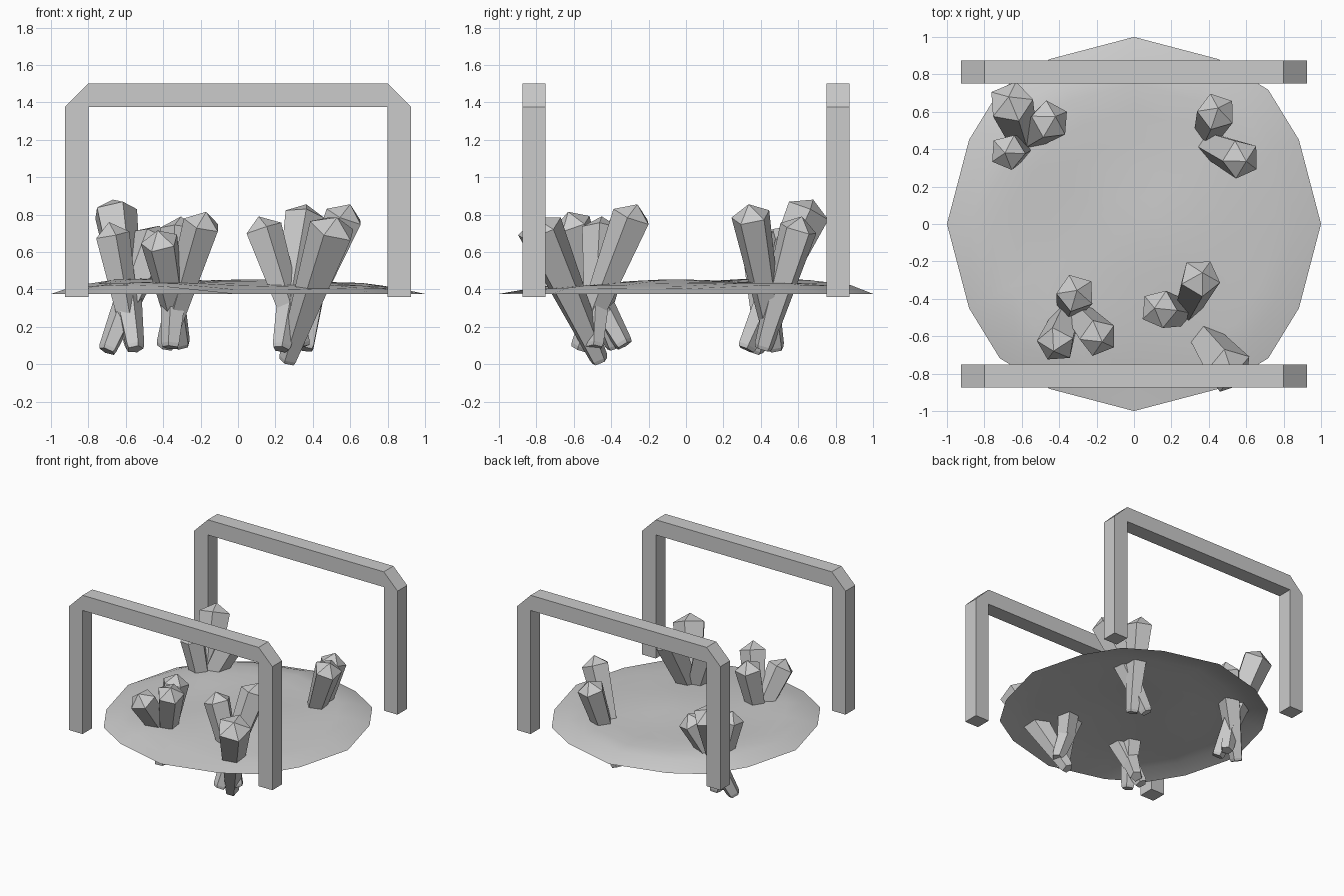
import bpy, bmesh
from math import sin, cos, radians, exp, pi
from mathutils import Vector

if "Cube" in bpy.data.objects:
    bpy.data.objects.remove(bpy.data.objects["Cube"])

SIDES = 5


def finish(name, bm):
    bmesh.ops.recalc_face_normals(bm, faces=bm.faces)
    me = bpy.data.meshes.new(name)
    bm.to_mesh(me)
    bm.free()
    ob = bpy.data.objects.new(name, me)
    bpy.context.collection.objects.link(ob)
    return ob


# Chamfered arch frame, front and back
def frame(name, y0, y1):
    half = [(0.8, 0.36), (0.925, 0.36), (0.925, 1.375), (0.8, 1.5), (0.8, 1.375)]
    bm = bmesh.new()
    rows = [[[bm.verts.new((s * x, y, z)) for x, z in half] for y in (y0, y1)]
            for s in (1, -1)]
    for a, b in rows:
        bm.faces.new(a)
        bm.faces.new(b)
        for i in (0, 1, 2, 4):
            j = (i + 1) % 5
            bm.faces.new((a[i], a[j], b[j], b[i]))
    (a, b), (c, d) = rows
    for p, q in ((a, c), (b, d)):
        bm.faces.new((p[3], p[4], q[4], q[3]))
    for k in (3, 4):
        bm.faces.new((a[k], b[k], d[k], c[k]))
    return finish(name, bm)


frame("front_frame", -0.875, -0.75)
frame("back_frame", 0.75, 0.875)


# Thin uneven round slab the crystals grow through
def ground_height(x, y, r):
    wave = 0.066 + 0.016 * y - 0.012 * x + 0.014 * sin(4 * x + 1) * cos(5 * y + 0.5)
    dip = 0.05 * exp(-((x + 0.1) ** 2 + (y + 0.87) ** 2) / 0.02)
    return 0.376 + (1 - r ** 7) * wave - dip * (1 - r ** 16)


bm = bmesh.new()
rim = [(radians(90 * q + a), rad) for q in range(4)
       for a, rad in ((0, 1), (27, 0.99), (45, 1.015), (63, 0.99))]
rings = []
for r in (0.15, 0.3, 0.45, 0.6, 0.75, 0.87, 1):
    rings.append([])
    for a, rad in rim:
        x, y = r * rad * cos(a), r * rad * sin(a)
        rings[-1].append(bm.verts.new((x, y, ground_height(x, y, r))))
center = bm.verts.new((0, 0, ground_height(0, 0, 0)))
for i in range(16):
    j = (i + 1) % 16
    bm.faces.new((center, rings[0][i], rings[0][j]))
    for a, b in zip(rings, rings[1:]):
        bm.faces.new((a[i], b[i], b[j], a[j]))
slab = finish("ground_slab", bm)
for p in slab.data.polygons:
    p.use_smooth = True
if slab.data.polygons[0].normal.z < 0:
    slab.data.flip_normals()


# Five-sided crystal, narrow at the root and pointed at the tip
def crystal(name, root, tip, radius, turn):
    root, tip = Vector(root), Vector(tip)
    axis = tip - root
    rot = axis.to_track_quat('Z', 'Y')
    length = axis.length
    bm = bmesh.new()
    loops = []
    for h, r in ((0, 0.045), (0.02, 0.052), (length - 0.07, radius)):
        loops.append([bm.verts.new(root + rot @ Vector((
            r * cos(turn + i * 2 * pi / SIDES), r * sin(turn + i * 2 * pi / SIDES), h)))
            for i in range(SIDES)])
    top = bm.verts.new(tip)
    bm.faces.new(loops[0])
    for i in range(SIDES):
        j = (i + 1) % SIDES
        for a, b in zip(loops, loops[1:]):
            bm.faces.new((a[i], a[j], b[j], b[i]))
        bm.faces.new((loops[-1][i], loops[-1][j], top))
    return finish(name, bm)


# Four crystal clusters: root, tip, shoulder radius
clusters = {
    "front_left": [((-0.36, -0.50, 0.09), (-0.305, -0.355, 0.79), 0.105),
                   ((-0.30, -0.33, 0.10), (-0.43, -0.68, 0.715), 0.105),
                   ((-0.39, -0.38, 0.09), (-0.17, -0.63, 0.815), 0.105)],
    "front_right": [((0.34, -0.49, 0.09), (0.11, -0.45, 0.79), 0.105),
                    ((0.23, -0.57, 0.08), (0.365, -0.26, 0.855), 0.11),
                    ((0.265, -0.46, 0.015), (0.53, -0.81, 0.785), 0.13)],
    "back_left": [((-0.55, 0.32, 0.08), (-0.67, 0.68, 0.88), 0.122),
                  ((-0.70, 0.37, 0.07), (-0.42, 0.575, 0.74), 0.11),
                  ((-0.56, 0.42, 0.09), (-0.69, 0.38, 0.76), 0.098)],
    "back_right": [((0.36, 0.41, 0.08), (0.45, 0.62, 0.79), 0.105),
                   ((0.28, 0.48, 0.08), (0.60, 0.335, 0.855), 0.108)],
}
for place, items in clusters.items():
    for n, (root, tip, radius) in enumerate(items, 1):
        crystal(f"{place}_crystal_{n}", root, tip, radius, 0.4 * n)
